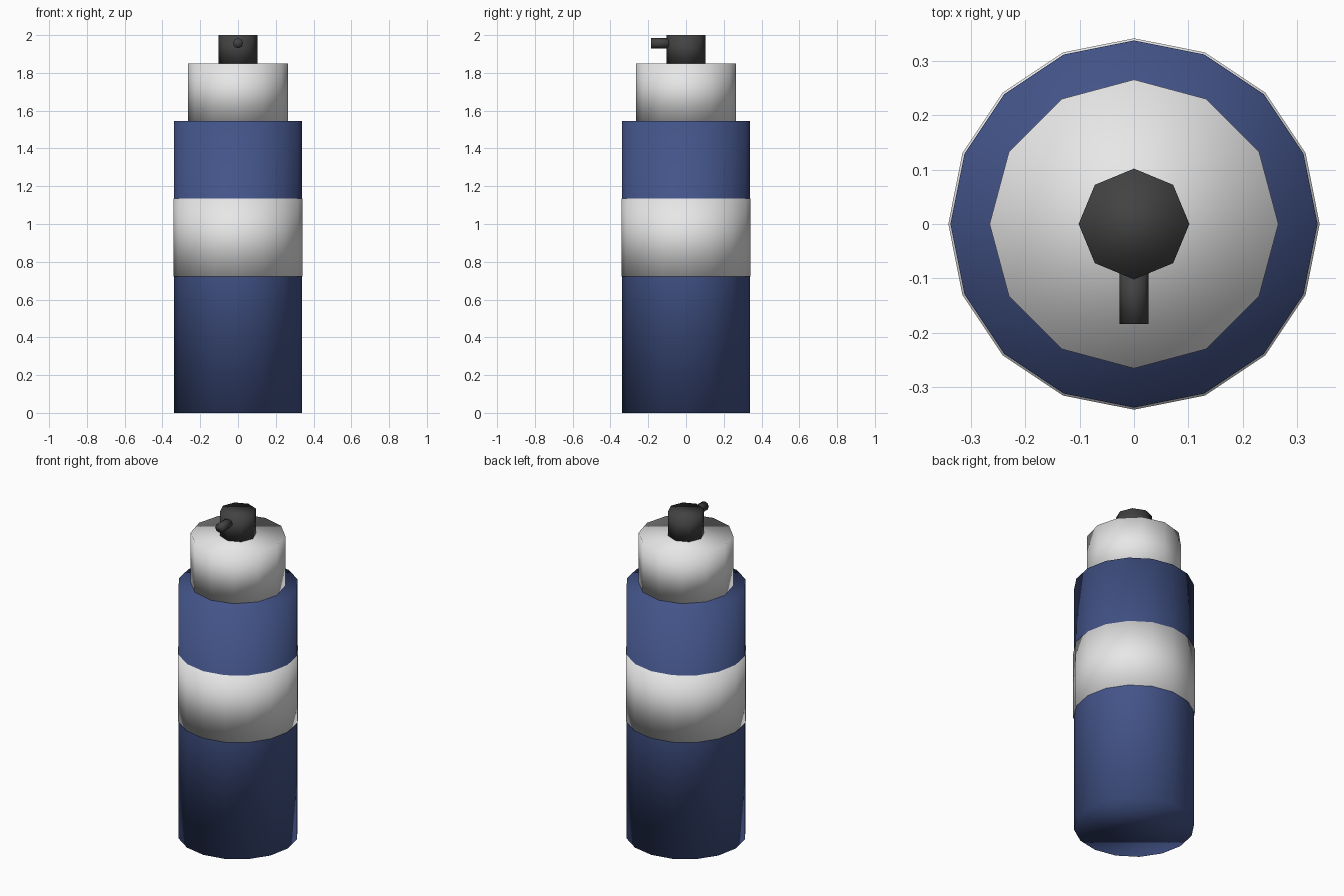
import bpy
import math

if "Cube" in bpy.data.objects:
    bpy.data.objects.remove(bpy.data.objects["Cube"])


def material(name, rgb):
    m = bpy.data.materials.new(name)
    m.diffuse_color = (*rgb, 1.0)
    m.use_nodes = True
    m.node_tree.nodes["Principled BSDF"].inputs["Base Color"].default_value = m.diffuse_color
    return m


blue = material("blue", (0.056, 0.088, 0.25))
white = material("white", (0.8, 0.8, 0.8))
black = material("charcoal", (0.055, 0.055, 0.055))


def cylinder(name, sides, radius, length, centre, mat, tilt=0.0):
    """Low-sided cylinder, smooth over its rims as well as its sides."""
    bpy.ops.mesh.primitive_cylinder_add(
        vertices=sides, radius=radius, depth=length,
        location=centre, rotation=(tilt, 0, 0))
    ob = bpy.context.object
    ob.name = name
    ob.data.materials.append(mat)
    bpy.ops.object.shade_smooth()
    return ob


def upright(name, sides, radius, z0, z1, mat):
    return cylinder(name, sides, radius, z1 - z0, (0, 0, (z0 + z1) / 2), mat)


# Can body with its label band
upright("can_body", 16, 0.338, 0.0, 1.545, blue)
upright("label_band", 16, 0.342, 0.722, 1.134, white)

# Collar and push button
upright("collar", 12, 0.266, 1.545, 1.85, white)
upright("push_button", 8, 0.102, 1.85, 2.0, black)

# Spout pointing forward
cylinder("spout", 8, 0.027, 0.103, (0, -0.1325, 1.957), black, math.pi / 2)
